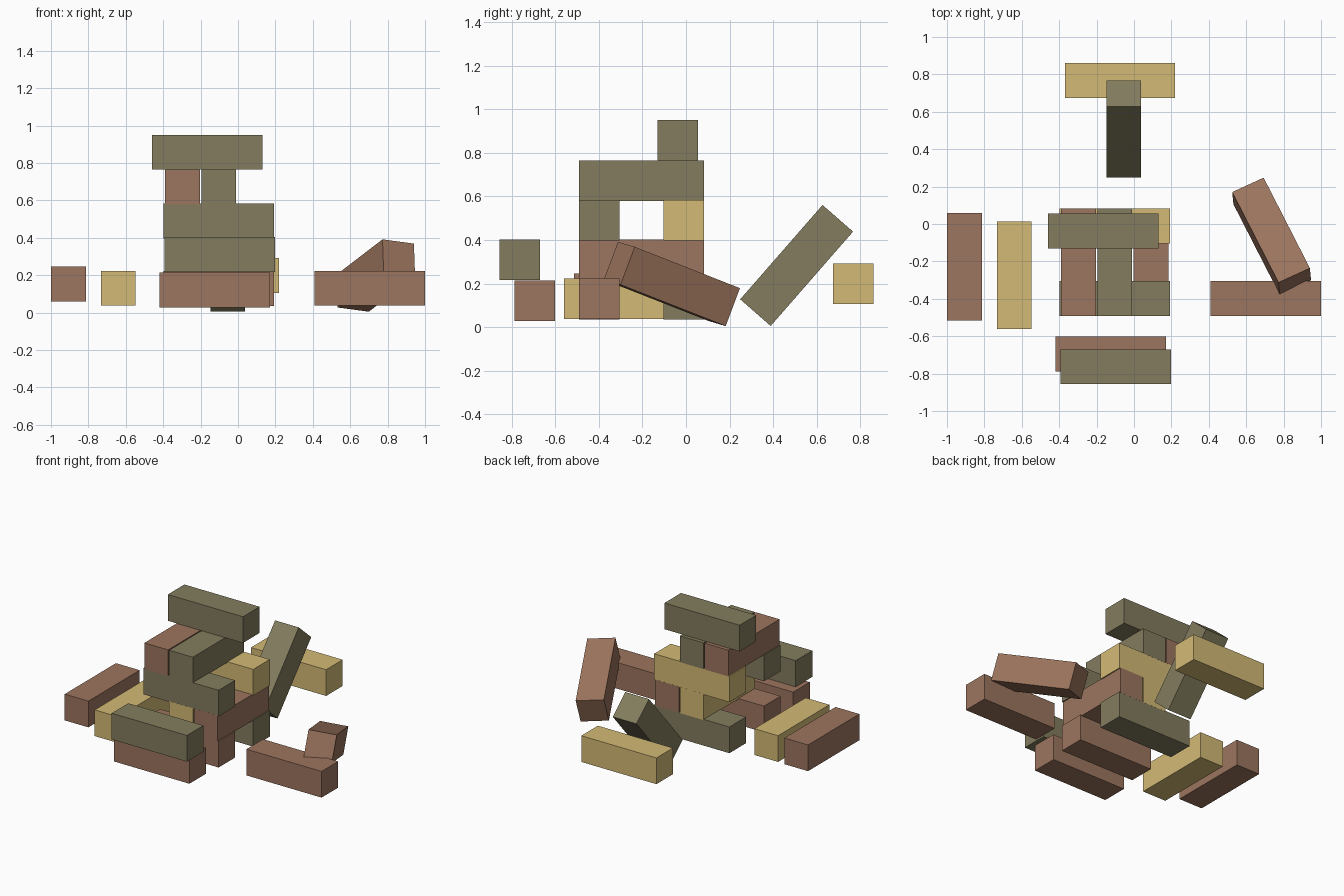
import bpy
from mathutils import Matrix, Vector

if "Cube" in bpy.data.objects:
    bpy.data.objects.remove(bpy.data.objects["Cube"], do_unlink=True)

# Block proportions: long bars with a square section
LONG_X, LONG_Y, THICK = 0.59, 0.575, 0.186


def material(name, colour):
    mat = bpy.data.materials.new(name)
    mat.use_nodes = True
    mat.diffuse_color = (*colour, 1)
    mat.node_tree.nodes["Principled BSDF"].inputs["Base Color"].default_value = (*colour, 1)
    return mat


brown = material("brown wood", (0.335, 0.178, 0.112))
yellow = material("yellow wood", (0.65, 0.49, 0.178))
olive = material("olive wood", (0.227, 0.202, 0.112))


def block(name, mat, centre, size, rotation=Matrix.Identity(3)):
    """Add one bar with its turn applied to the object."""
    bpy.ops.mesh.primitive_cube_add(size=1)
    obj = bpy.context.object
    obj.name = name
    obj.data.name = name
    obj.data.transform(Matrix.Diagonal((*size, 1)))
    obj.matrix_world = Matrix.Translation(centre) @ rotation.to_4x4()
    obj.data.materials.append(mat)
    return obj


def across(name, mat, x, y, z):
    return block(name, mat, (x, y, z), (LONG_X, THICK, THICK))


def lengthwise(name, mat, x, y, z):
    return block(name, mat, (x, y, z), (THICK, LONG_Y, THICK))


# Tower: alternating layers, each with one slot left empty
TOWER_X, TOWER_Y, STEP = -0.103, -0.205, 0.194
layers = [
    (across, {"front": (-1, brown), "back": (1, olive)}),
    (lengthwise, {"middle": (0, yellow), "left": (1, brown)}),
    (across, {"front": (-1, olive), "back": (1, yellow)}),
    (lengthwise, {"right": (-1, brown), "middle": (0, olive)}),
]
for level, (place, slots) in enumerate(layers):
    z = 0.128 + level * 0.181
    for side, (slot, mat) in slots.items():
        dx = slot * STEP if place is lengthwise else 0
        dy = slot * STEP if place is across else 0
        place(f"tower_layer_{level + 1}_{side}_block", mat, TOWER_X + dx, TOWER_Y + dy, z)
across("tower_top_block", olive, -0.165, -0.037, 0.857)

# Loose blocks lying around the tower
across("front_lower_block", brown, -0.125, -0.695, 0.12)
across("front_upper_block", olive, -0.097, -0.763, 0.31)
across("left_fallen_block", brown, 0.705, -0.398, 0.13)
across("back_fallen_block", yellow, -0.075, 0.767, 0.198)
lengthwise("right_outer_block", brown, -0.907, -0.228, 0.153)
lengthwise("right_inner_block", yellow, -0.64, -0.273, 0.13)

# Leaning block behind the tower
block("back_leaning_block", olive, (-0.055, 0.508, 0.283), (THICK, LONG_Y, THICK),
      Matrix.Rotation(0.853, 3, "X"))

# Leaning block resting on the left fallen block
along = Vector((-0.43, 0.84, -0.33)).normalized()
up = Vector((-0.034, 0.349, 0.932))
up = (up - along * up.dot(along)).normalized()
side = along.cross(up)
block("left_leaning_block", brown, (0.736, -0.065, 0.198), (THICK, LONG_Y, THICK),
      Matrix((side, along, up)).transposed())
